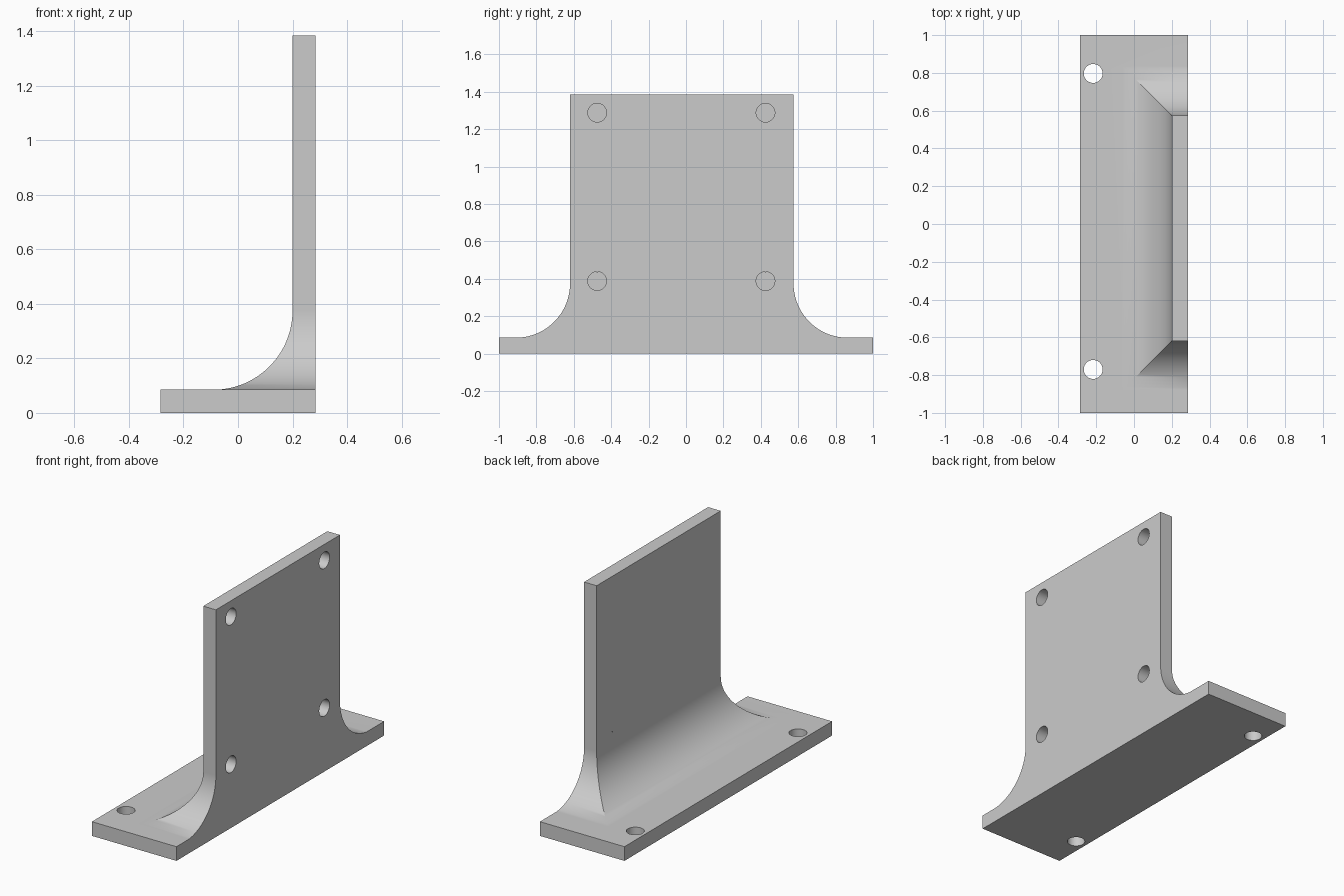
import bpy
import bmesh
from math import sin, cos, asin, pi
from mathutils import Matrix

cube = bpy.data.objects.get("Cube")
if cube:
    bpy.data.objects.remove(cube, do_unlink=True)

BACK, FACE = 0.285, 0.2          # x of the plate's two faces
Y0, Y1 = -0.62, 0.575            # ends of the plate
TOP, BASE_TOP = 1.385, 0.0865
FILLET_TOP, RADIUS = 0.375, 0.29
STEPS = 24

grey = bpy.data.materials.new("plain grey")
grey.use_nodes = True
colour = (0.6, 0.6, 0.6, 1)
grey.diffuse_color = colour
grey.node_tree.nodes["Principled BSDF"].inputs["Base Color"].default_value = colour


def make_object(name, bm):
    bmesh.ops.recalc_face_normals(bm, faces=bm.faces[:])
    mesh = bpy.data.meshes.new(name)
    bm.to_mesh(mesh)
    bm.free()
    mesh.materials.append(grey)
    obj = bpy.data.objects.new(name, mesh)
    bpy.context.collection.objects.link(obj)
    return obj


def loft(name, rings):
    """Closed solid through rings of points, capped at both ends."""
    bm = bmesh.new()
    rows = [[bm.verts.new(p) for p in ring] for ring in rings]
    n = len(rows[0])
    for low, high in zip(rows, rows[1:]):
        for i in range(n):
            j = (i + 1) % n
            bm.faces.new((low[i], low[j], high[j], high[i]))
    bm.faces.new(rows[0])
    bm.faces.new(rows[-1])
    return make_object(name, bm)


def rectangle(x0, x1, y0, y1, z):
    return [(x0, y0, z), (x1, y0, z), (x1, y1, z), (x0, y1, z)]


def flared(z, d):
    """Plate outline spread by d on every side but the back."""
    return rectangle(FACE - d, BACK, Y0 - d, Y1 + d, z)


def hole_cutter(name, centre, depth, turn=Matrix()):
    bm = bmesh.new()
    bmesh.ops.create_cone(bm, cap_ends=True, segments=40, radius1=0.05,
                          radius2=0.05, depth=depth,
                          matrix=Matrix.Translation(centre) @ turn)
    return make_object(name, bm)


def combine(target, tool, operation):
    mod = target.modifiers.new(tool.name, "BOOLEAN")
    mod.operation, mod.solver, mod.object = operation, "EXACT", tool
    bpy.context.view_layer.objects.active = target
    bpy.ops.object.modifier_apply(modifier=mod.name)
    bpy.data.objects.remove(tool, do_unlink=True)


# Foot plate
bracket = loft("mounting_bracket", [rectangle(-BACK, BACK, -1, 1, z) for z in (0, BASE_TOP)])

# Upright plate with concave flare that is mitred at the corners
end = asin((FILLET_TOP - BASE_TOP) / RADIUS)
rings = [flared(TOP, 0)]
for i in range(STEPS + 1):
    t = end * i / STEPS
    rings.append(flared(FILLET_TOP - RADIUS * sin(t), RADIUS * (1 - cos(t))))
rings.append(flared(BASE_TOP / 2, RADIUS * (1 - cos(end))))
combine(bracket, loft("upright_plate", rings), "UNION")

# Holes in the upright; they stop at its front face, so the flare covers the lower rims
length = 0.2
sideways = Matrix.Rotation(pi / 2, 4, "Y")
for y in (-0.475, 0.425):
    for z in (0.388, 1.288):
        combine(bracket, hole_cutter("plate_hole", (FACE + length / 2, y, z), length, sideways),
                "DIFFERENCE")

# Holes in the foot
for y in (-0.77, 0.797):
    combine(bracket, hole_cutter("foot_hole", (-0.216, y, 0.05), 0.4), "DIFFERENCE")

# Smooth flare and holes, crisp edges elsewhere
bpy.ops.object.select_all(action="DESELECT")
bracket.select_set(True)
bpy.context.view_layer.objects.active = bracket
bpy.ops.object.shade_smooth_by_angle(angle=0.5)
weighted = bracket.modifiers.new("Weighted Normal", "WEIGHTED_NORMAL")
weighted.keep_sharp = True
